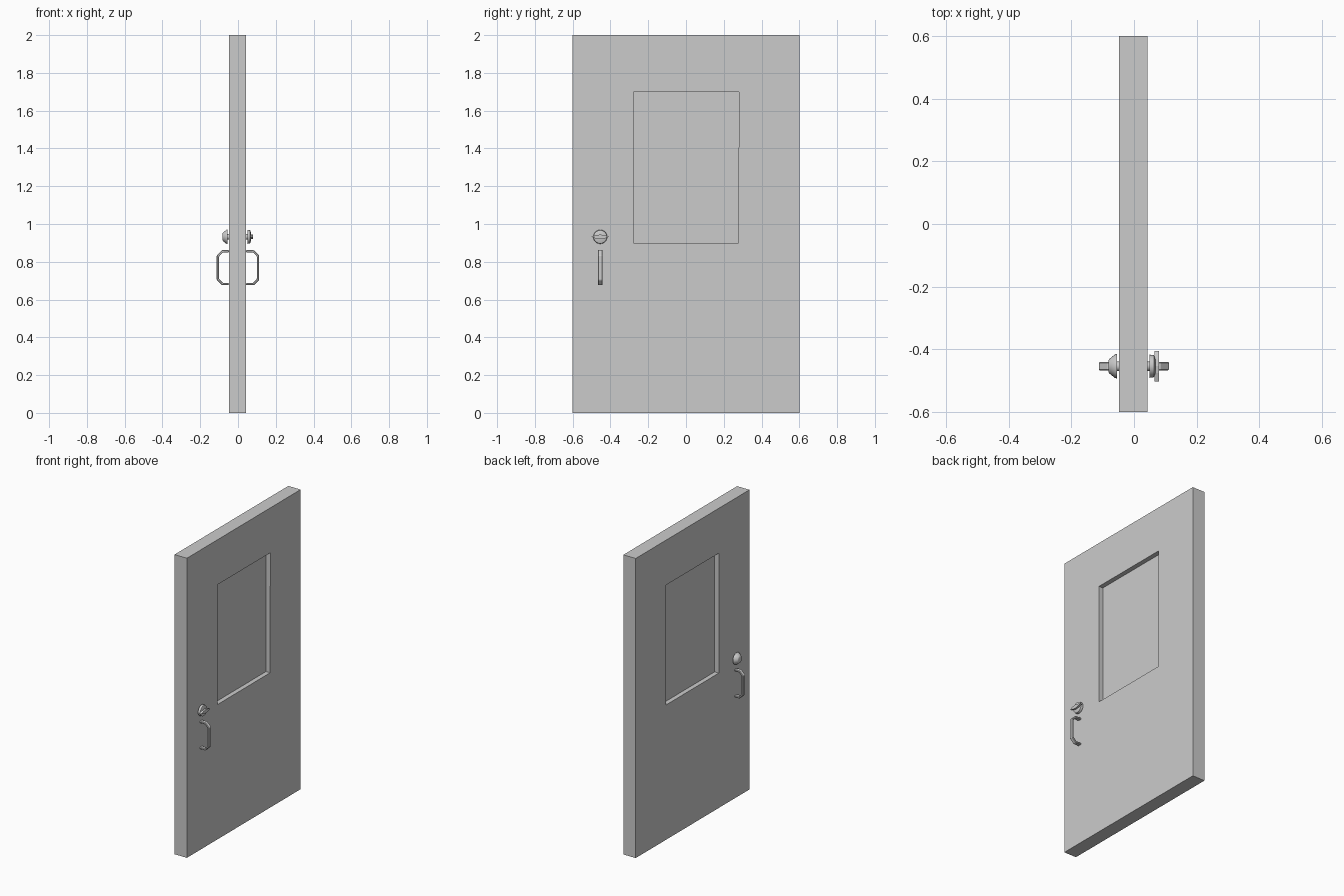
import bpy, bmesh, math
from mathutils import Matrix, Vector

if "Cube" in bpy.data.objects:
    bpy.data.objects.remove(bpy.data.objects["Cube"])

CX, HALF = -0.003, 0.0455          # slab centre and half thickness
LOCK = Vector((0, -0.454, 0.932))  # lock axis
X0, X1 = CX - HALF, CX + HALF


def finish(name, bm, smooth=False):
    bmesh.ops.recalc_face_normals(bm, faces=bm.faces)
    me = bpy.data.meshes.new(name)
    bm.to_mesh(me)
    bm.free()
    ob = bpy.data.objects.new(name, me)
    bpy.context.collection.objects.link(ob)
    if smooth:
        bpy.context.view_layer.objects.active = ob
        ob.select_set(True)
        bpy.ops.object.shade_smooth_by_angle(angle=math.radians(35))
        ob.select_set(False)
    return ob


def loft(name, rings, closed=False, smooth=False):
    """Skin a list of equal rings; cap the ends or join last to first."""
    bm = bmesh.new()
    vs = [[bm.verts.new(p) for p in r] for r in rings]
    n = len(vs[0])
    pairs = list(zip(vs, vs[1:])) + ([(vs[-1], vs[0])] if closed else [])
    for a, b in pairs:
        for i in range(n):
            j = (i + 1) % n
            bm.faces.new((a[i], a[j], b[j], b[i]))
    if not closed:
        bm.faces.new(vs[0])
        bm.faces.new(vs[-1])
    return finish(name, bm, smooth)


def turned(name, profile, sides=24):
    """Disc-like part on the lock axis from (x, radius) pairs."""
    ring = [math.tau * i / sides for i in range(sides)]
    return loft(name, [[LOCK + Vector((x, r * math.cos(a), r * math.sin(a))) for a in ring]
                       for x, r in profile], smooth=True)


# door slab with window opening
outer = [(-0.6, 0), (0.6, 0), (0.6, 2), (-0.6, 2)]
inner = [(-0.277, 0.9), (0.278, 0.9), (0.28, 1.7), (-0.277, 1.7)]
loft("door_slab", [[(x, y, z) for y, z in rect] for x, rect in
                   ((X0, outer), (X1, outer), (X1, inner), (X0, inner))], closed=True)

# window pane, recessed on both faces
loft("window_pane", [[(x, y, z) for y, z in inner] for x in (CX - 0.015, CX + 0.015)])

# pull handles, one on each face
path_out = [(X1, 0.862), (0.084, 0.862), (0.112, 0.834), (0.112, 0.704), (0.084, 0.676), (X1, 0.676)]
path_in = [(X1, 0.850), (0.079, 0.850), (0.100, 0.829), (0.100, 0.709), (0.079, 0.688), (X1, 0.688)]
for name, s in (("inside_handle", 1), ("outside_handle", -1)):
    rings = []
    for (xo, zo), (xi, zi) in zip(path_out, path_in):
        if s < 0:
            xo, xi = 2 * CX - xo + 0.0055 * (xo > X1), 2 * CX - xi + 0.0055 * (xi > X1)
        rings.append([(xo, -0.467, zo), (xo, -0.441, zo), (xi, -0.441, zi), (xi, -0.467, zi)])
    handle = loft(name, rings)
    bev = handle.modifiers.new("soft_edges", "BEVEL")
    bev.width, bev.segments = 0.003, 1

# lock rosettes
turned("inside_rosette", [(0.049, 0.037), (0.064, 0.035), (0.068, 0.024)])
turned("outside_cylinder", [(-0.055, 0.039), (-0.060, 0.038), (-0.079, 0.023), (-0.081, 0.020)])

# thumb turn
turn = [(-0.048, 0), (-0.022, -0.009), (0, -0.012), (0.022, -0.009),
        (0.048, 0), (0.022, 0.009), (0, 0.012), (-0.022, 0.009)]
loft("thumb_turn", [[LOCK + Vector((x, y, z)) for y, z in turn] for x in (0.066, 0.080)])

# lock spindle joining both sides through the slab
turned("lock_spindle", [(-0.057, 0.015), (0.055, 0.015)], 16)
